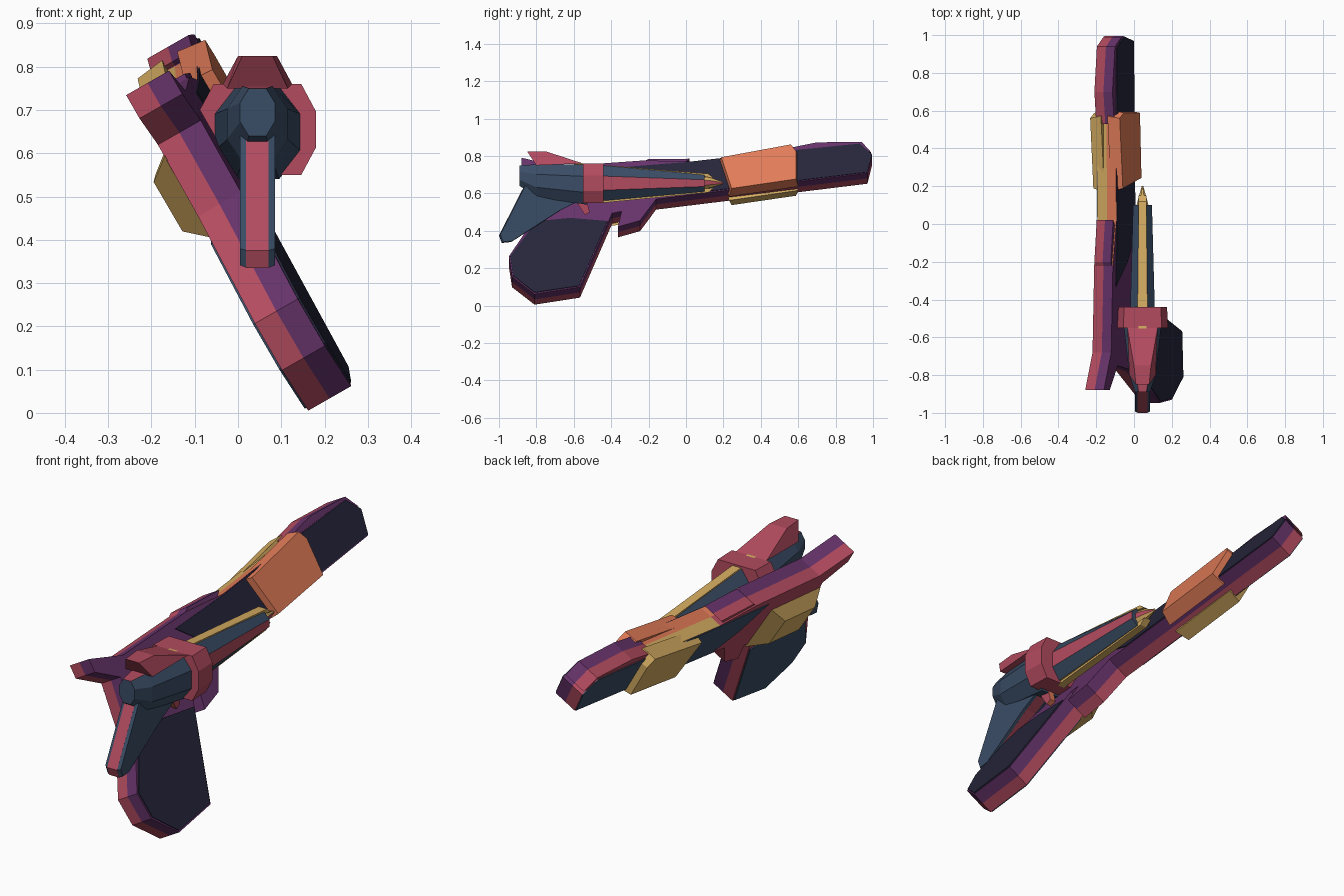
import bpy, bmesh
from mathutils import Vector

if "Cube" in bpy.data.objects:
    bpy.data.objects.remove(bpy.data.objects["Cube"])


def mat(name, hexcol):
    lin = []
    for i in (0, 2, 4):
        c = int(hexcol[i:i + 2], 16) / 255
        lin.append(c / 12.92 if c < 0.04045 else ((c + 0.055) / 1.055) ** 2.4)
    m = bpy.data.materials.new(name)
    m.diffuse_color = (*lin, 1)
    m.use_nodes = True
    m.node_tree.nodes["Principled BSDF"].inputs["Base Color"].default_value = m.diffuse_color
    return m


MATS = {
    "crimson": mat("crimson", "B24B5F"), "purple": mat("purple", "66336A"),
    "navy": mat("navy", "25253A"), "slate": mat("slate", "3A4D66"),
    "orange": mat("orange", "E27C58"), "gold": mat("gold", "D6AD62"),
}
KEYS = list(MATS)


# Large pistol lies in a plane rolled 30 degrees and slightly yawed
def large(y, s, t):
    t += 0.197 + 0.052 * (y + 0.88)
    return Vector((0.868 * t - 0.496 * s, y, 0.496 * t + 0.868 * s))


# Small pistol stands upright
def small(y, s, t):
    return Vector((0.045 + t, y, s))


def finish(name, verts, faces, cols):
    bm = bmesh.new()
    vs = [bm.verts.new(v) for v in verts]
    for f, c in zip(faces, cols):
        bm.faces.new([vs[i] for i in f]).material_index = KEYS.index(c)
    bmesh.ops.recalc_face_normals(bm, faces=bm.faces)
    me = bpy.data.meshes.new(name)
    bm.to_mesh(me)
    bm.free()
    for k in KEYS:
        me.materials.append(MATS[k])
    ob = bpy.data.objects.new(name, me)
    bpy.context.collection.objects.link(ob)
    return ob


def slab(name, xf, pts, t0, t1, cap, rim, scale=1.0):
    """Extruded side profile; the t1 side may be shrunk to make a chamfer."""
    n = len(pts)
    cy = sum(p[0] for p in pts) / n
    cs = sum(p[1] for p in pts) / n
    verts = [xf(y, s, t0) for y, s in pts]
    verts += [xf(cy + (y - cy) * scale, cs + (s - cs) * scale, t1) for y, s in pts]
    faces = [list(range(n)), list(range(n, 2 * n))]
    cols = [cap, cap]
    for i in range(n):
        j = (i + 1) % n
        faces.append([i, j, j + n, i + n])
        mid = ((pts[i][0] + pts[j][0]) / 2, (pts[i][1] + pts[j][1]) / 2)
        cols.append(rim(*mid) if callable(rim) else rim)
    return finish(name, verts, faces, cols)


def loft(name, rings, cols, flat=0.45):
    """Octagonal rings along y: (y, half width, low z, high z)."""
    verts, faces, fc = [], [], []
    for y, w, lo, hi in rings:
        m, h = (lo + hi) / 2, (hi - lo) / 2
        a, b = w * flat, h * 0.4
        for x, z in ((-a, h), (a, h), (w, b), (w, -b), (a, -h), (-a, -h), (-w, -b), (-w, b)):
            verts.append(small(y, m + z, x))
    for r in range(len(rings) - 1):
        for i in range(8):
            j = (i + 1) % 8
            faces.append([r * 8 + i, r * 8 + j, r * 8 + 8 + j, r * 8 + 8 + i])
            fc.append(cols[i])
    faces += [list(range(8)), list(range(len(verts) - 8, len(verts)))]
    fc += [cols[1], cols[1]]
    return finish(name, verts, faces, fc)


# ---------- large pistol ----------
BODY = [(-.88, .704), (-.75, .63), (-.78, .44), (-.947, .16), (-.93, .035),
        (-.81, -.076), (-.567, -.04), (-.395, .41), (-.345, .42), (-.364, .325),
        (-.246, .36), (-.16, .49), (.97, .616), (.995, .73), (.93, .80),
        (.55, .768), (.02, .715), (-.22, .73), (-.68, .706), (-.88, .766)]
BARREL = [(.968, .62), (.993, .73), (.93, .797), (.55, .765), (.02, .712),
          (-.33, .69), (-.2, .58), (-.05, .51)]
GRIP = [(-.80, .37), (-.94, .16), (-.924, .04), (-.81, -.068), (-.572, -.034),
        (-.42, .36), (-.62, .385)]
MUFF = [(.17, .722), (.23, .514), (.6, .565), (.6, .75), (.57, .795)]
FIN = [(.53, .78), (.70, .815), (.94, .81), (.99, .745), (.93, .77), (.62, .762)]
REAR_FIN = [(-.24, .72), (-.2, .742), (.02, .737), (-.02, .705)]

for side, sgn, edge, panel, top, last in (
        ("right", 1, "purple", "navy", "orange", -.15),
        ("left", -1, "crimson", "slate", "gold", .1)):
    def rim(y, s, edge=edge, top=top, last=last):
        return top if last < y < .5 and s > .68 else edge
    slab(f"large_body_{side}", large, BODY, 0, .057 * sgn, edge, rim)
    slab(f"barrel_panel_{side}", large, BARREL, .056 * sgn, .061 * sgn, panel, panel)
    slab(f"grip_panel_{side}", large, GRIP, .056 * sgn, .062 * sgn, panel, panel)
    slab(f"barrel_shroud_{side}", large, MUFF, .02 * sgn, .09 * sgn, top, top, .93)
    slab(f"front_sight_{side}", large, FIN, 0, .055 * sgn, edge, edge)
    slab(f"rear_sight_{side}", large, REAR_FIN, 0, .05 * sgn, edge, edge)

# faceted plate on the left of the frame
slab("frame_plate", large, [(-.36, .40), (-.72, .38), (-.76, .60), (-.40, .62)],
     -.055, -.112, "gold", "gold", .6)

# ---------- small pistol ----------
S, C, G = "slate", "crimson", "gold"
loft("small_receiver", [(-.89, .04, .64, .75), (-.80, .07, .58, .755), (-.53, .10, .54, .755)],
     [C, S, S, S, S, S, S, S], .5)
loft("small_band", [(-.55, .135, .55, .76), (-.44, .13, .55, .76)], [C] * 8, .75)
loft("small_barrel", [(-.45, .065, .56, .75), (.10, .05, .61, .70)],
     [G, S, C, S, G, S, C, S], .4)
loft("small_muzzle", [(.05, .044, .61, .695), (.13, .024, .63, .685), (.20, .004, .65, .66)],
     [G, G, C, G, G, G, C, G], .4)
# raised gold rails along the top and bottom
slab("top_rail", small, [(-.6, .765), (-.6, .745), (.10, .69), (.15, .68), (.12, .705)],
     -.022, .022, G, G)
slab("bottom_rail", small, [(-.46, .565), (-.46, .548), (.12, .605), (.15, .63)],
     -.018, .018, G, G)

# hammer block, wide at the base
hammer = [small(y, z, x) for y, z, w in
          ((-.80, .75, .07), (-.55, .76, .08), (-.85, .825, .035), (-.75, .825, .045))
          for x in (-w, w)]
finish("hammer", hammer, [(0, 1, 3, 2), (4, 5, 7, 6), (0, 1, 5, 4), (2, 3, 7, 6),
                          (0, 2, 6, 4), (1, 3, 7, 5)], [C] * 6)

# swept grip with crimson spine and slate cheeks
SGRIP = [(-.86, .65), (-1, .375), (-.985, .335), (-.935, .34), (-.67, .51),
         (-.57, .56), (-.57, .64)]
slab("small_grip_spine", small, SGRIP, -.026, .026, S, C)
for sgn in (-1, 1):
    slab("small_grip_cheek", small, SGRIP, .025 * sgn, .04 * sgn, S, S, .96)
# trigger
slab("small_trigger", small, [(-.59, .56), (-.53, .56), (-.515, .50), (-.54, .485)],
     -.015, .015, C, "orange")
